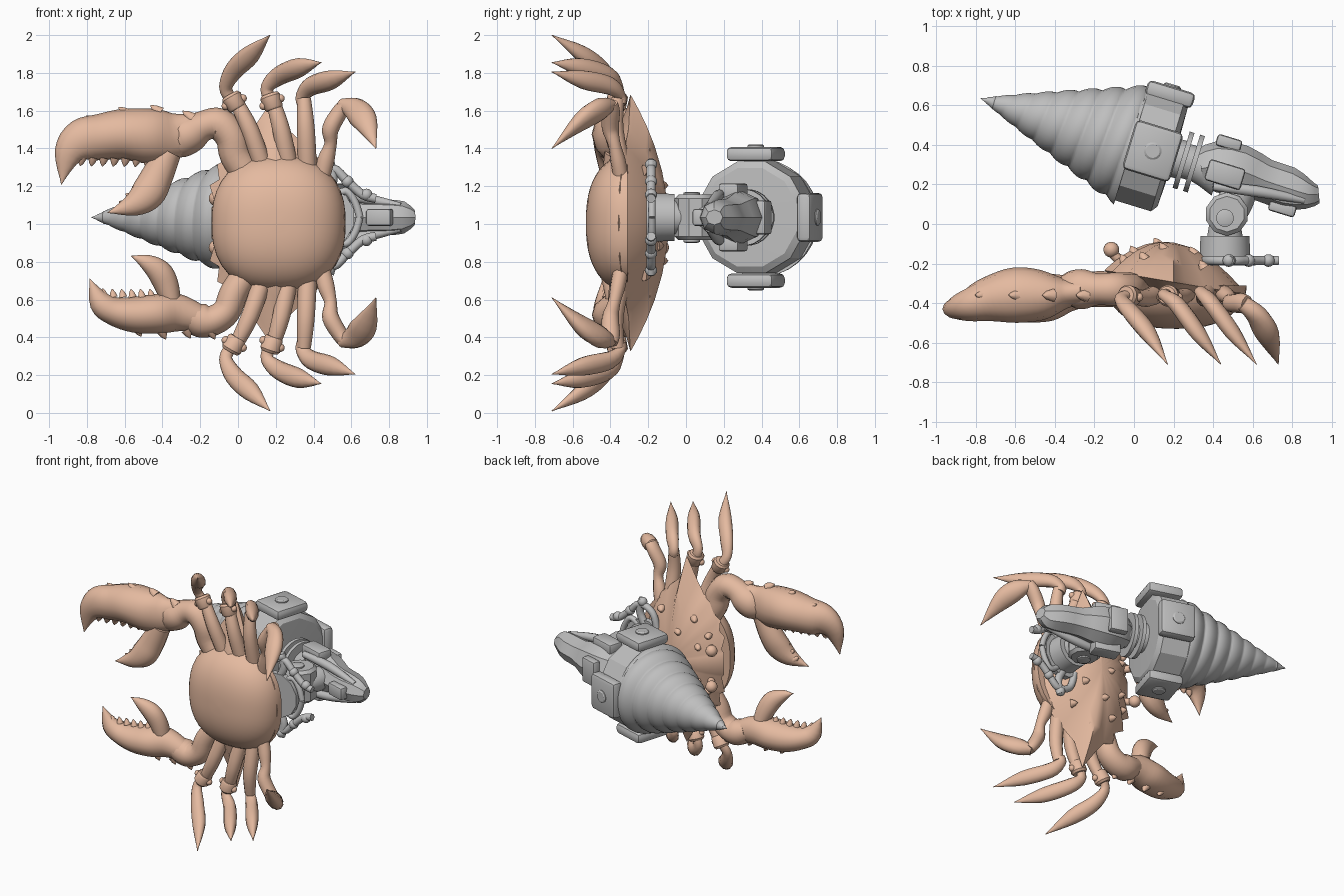
import bpy, bmesh, math
from mathutils import Vector as V

if "Cube" in bpy.data.objects:
    bpy.data.objects.remove(bpy.data.objects["Cube"])

ZC = 1.005  # mirror height of the crab


def material(name, rgb):
    m = bpy.data.materials.new(name)
    m.diffuse_color = (*rgb, 1)
    m.use_nodes = True
    m.node_tree.nodes["Principled BSDF"].inputs["Base Color"].default_value = m.diffuse_color
    return m


SHELL = material("shell_tan", (0.78, 0.49, 0.35))
METAL = material("metal_grey", (0.52, 0.52, 0.52))


def finish(name, bm, mat, angle=40):
    bmesh.ops.recalc_face_normals(bm, faces=bm.faces)
    me = bpy.data.meshes.new(name)
    bm.to_mesh(me)
    bm.free()
    ob = bpy.data.objects.new(name, me)
    bpy.context.collection.objects.link(ob)
    me.materials.append(mat)
    bpy.ops.object.select_all(action='DESELECT')
    ob.select_set(True)
    bpy.context.view_layer.objects.active = ob
    bpy.ops.object.shade_smooth_by_angle(angle=math.radians(angle))
    return ob


def skin_rings(bm, rings):
    vs = [[bm.verts.new(p) for p in r] for r in rings]
    n = len(vs[0])
    for a, b in zip(vs, vs[1:]):
        for i in range(n):
            bm.faces.new((a[i], a[(i + 1) % n], b[(i + 1) % n], b[i]))
    bm.faces.new(vs[0])
    bm.faces.new(vs[-1])


def limb(name, pts, mat=SHELL, n=12, sub=4, angle=45):
    """Smooth tube through (x, y, z, in-plane radius, depth radius)."""
    P = [pts[0]] + list(pts) + [pts[-1]]
    path = []
    for k in range(1, len(P) - 2):
        for j in range(sub):
            t = j / sub
            path.append([0.5 * (2 * b + (c - a) * t + (2 * a - 5 * b + 4 * c - d) * t * t
                         + (3 * b - a - 3 * c + d) * t ** 3) for a, b, c, d in zip(*P[k - 1:k + 3])])
    path.append(list(pts[-1]))
    rings = []
    for i, p in enumerate(path):
        q, o = path[min(i + 1, len(path) - 1)], path[max(i - 1, 0)]
        T = (V(q[:3]) - V(o[:3])).normalized()
        N = T.cross(V((0, 1, 0))).normalized()
        B = T.cross(N)
        rings.append([V(p[:3]) + N * max(p[3], .002) * math.cos(a) + B * max(p[4], .002) * math.sin(a)
                      for a in (2 * math.pi * k / n for k in range(n))])
    bm = bmesh.new()
    skin_rings(bm, rings)
    return finish(name, bm, mat, angle)


def lathe(name, prof, origin, axis, mat, n=24, angle=35, radius=None):
    """Revolve (distance, radius) pairs about an axis."""
    A = V(axis).normalized()
    U = (V((0, 0, 1)) if abs(A.z) < .9 else V((0, 1, 0))).cross(A).normalized()
    W = A.cross(U)
    rings = []
    for t, r in prof:
        ring = []
        for k in range(n):
            a = 2 * math.pi * (k + .5) / n
            rr = max(radius(t, k / n) if radius else r, .002)
            ring.append(V(origin) + A * t + (U * math.cos(a) + W * math.sin(a)) * rr)
        rings.append(ring)
    bm = bmesh.new()
    skin_rings(bm, rings)
    return finish(name, bm, mat, angle)


def spike(name, p, d, h, r):
    return lathe(name, [(-.01, r), (h * .5, r * .6), (h, 0)], p, d, SHELL, 8, 50)


def ball(name, p, r, mat):
    bm = bmesh.new()
    bmesh.ops.create_uvsphere(bm, u_segments=16, v_segments=10, radius=r)
    bmesh.ops.translate(bm, verts=bm.verts, vec=V(p))
    return finish(name, bm, mat)


def block(name, p, size, A, mat=METAL, bev=.015):
    """Bevelled box whose first side follows A in the ground plane."""
    A = V(A).normalized()
    B = V((-A.y, A.x, 0))
    bm = bmesh.new()
    bmesh.ops.create_cube(bm, size=1)
    for v in bm.verts:
        c = v.co.copy()
        v.co = V(p) + A * c.x * size[0] + B * c.y * size[1] + V((0, 0, c.z * size[2]))
    bmesh.ops.bevel(bm, geom=bm.edges[:], offset=bev, segments=2, profile=.5, affect='EDGES')
    return finish(name, bm, mat)


# Carapace: pointed outline, domed on the +y side
half = [(-.14, 0), (-.14, .08), (-.12, .1), (-.15, .2), (-.1, .23), (-.11, .31), (-.05, .34), (-.03, .43),
        (.04, .45), (.1, .53), (.2, .68), (.26, .5), (.36, .41), (.46, .31), (.54, .18), (.57, 0)]
outline = half + [(x, -z) for x, z in half[-2:0:-1]]


def shell_point(x, z, s, h):
    X = .2 + (x - .2) * s
    return V((X, -.26 - .17 * X + h * (1 - s ** 2), ZC + z * s))


bm = bmesh.new()
skin_rings(bm, [[shell_point(x, z, s, h) for x, z in outline] for s, h in
                [(.02, .2), (.2, .2), (.4, .2), (.6, .2), (.75, .2), (.88, .2), (.95, .2), (1, .2),
                 (.9, -.1), (.6, -.15), (.3, -.15)]])
finish("carapace", bm, SHELL, 70)

# Belly: rounded square dome on the -y side
bm = bmesh.new()
rings = []
for j in range(15):
    f = math.pi / 2 * j / 14
    w = max(math.cos(f) ** .8, .01)
    ring = []
    for k in range(40):
        a = 2 * math.pi * k / 40
        c, s = math.cos(a), math.sin(a)
        q = (abs(c) ** 2.4 + abs(s) ** 2.4) ** (-1 / 2.4)
        ring.append((.215 + .355 * q * c * w, -.31 - .22 * math.sin(f), ZC + .36 * q * s * w))
    rings.append(ring)
skin_rings(bm, rings)
finish("belly", bm, SHELL)

# Carapace bumps and eyes
for x, z in [(0, .12), (.05, .3), (.15, .2), (.2, .38), (.3, .12), (.35, .28), (.12, 0), (-.05, .2)]:
    for s in (1, -1):
        d = math.hypot((x - .2) / .36, z / .56)
        p = shell_point(x, z, 1, 0)
        p.z = ZC + s * z
        p.y += .2 * max(0, 1 - d ** 2) - .01
        spike("shell_bump", p, (-.6, 1, 0), .035, .03)
for s in (1, -1):
    limb("eye_stalk", [(-.06, -.2, ZC + s * .12, .025, .025), (-.115, -.14, ZC + s * .13, .025, .025)])
    ball("eye", (-.115, -.13, ZC + s * .13), .04, SHELL)

# Walking legs: thigh, knee cuff and curved blade, mirrored over the mid height
legs = [((.15, .34), (-.02, .64), [(-.04, .66, -.36), (-.065, .72, -.38), (-.02, .81, -.44),
                                   (.07, .895, -.55), (.17, .995, -.71)]),
        ((.28, .34), (.18, .64), [(.165, .66, -.355), (.155, .72, -.36), (.22, .78, -.41),
                                  (.33, .825, -.56), (.44, .85, -.71)]),
        ((.37, .34), (.35, .64), [(.345, .63, -.345), (.34, .67, -.345), (.39, .725, -.4),
                                  (.5, .76, -.55), (.62, .80, -.71)])]
for s in (1, -1):
    for i, (a, b, blade) in enumerate(legs):
        limb("leg_thigh", [(a[0], -.33, ZC + s * (a[1] - .1), .05, .05), (a[0] * .5 + b[0] * .5, -.375,
             ZC + s * (a[1] + b[1]) / 2, .047, .045), (b[0], -.36, ZC + s * (b[1] + .02), .036, .034)])
        if i < 2:
            dr = (b[0] - a[0], .03, s * (b[1] - a[1]))
            lathe("knee_cuff", [(-.04, .042), (-.03, .05), (.03, .055), (.045, .045)],
                  (b[0], -.365, ZC + s * b[1]), dr, SHELL)
            for k in (-1, 1):
                ball("knee_knob", (b[0] + k * .045, -.37, ZC + s * (b[1] + k * .02)), .022, SHELL)
        limb("leg_blade", [(x, y, ZC + s * z, r, r * .8) for (x, z, y), r in
                           zip(blade, (.033, .035, .05, .05, 0))])
    # Swimming leg with a paddle
    limb("swim_leg", [(.44, -.34, ZC + s * .22, .04, .04), (.465, -.36, ZC + s * .33, .045, .04),
                      (.49, -.38, ZC + s * .42, .033, .033), (.49, -.4, ZC + s * .5, .045, .045),
                      (.54, -.4, ZC + s * .59, .042, .05), (.57, -.41, ZC + s * .63, .035, .05)])
    limb("swim_paddle", [(.55, -.4, ZC + s * .63, .03, .04), (.62, -.46, ZC + s * .6, .065, .05),
                         (.675, -.56, ZC + s * .535, .065, .045), (.73, -.71, ZC + s * .395, 0, 0)])

# Large upper claw
limb("upper_claw_arm", [(.06, -.31, 1.25, .08, .08), (-.01, -.32, 1.36, .085, .08), (-.035, -.33, 1.46, .085, .085),
                        (-.1, -.33, 1.53, .085, .085), (-.18, -.33, 1.52, .08, .08), (-.25, -.33, 1.48, .1, .1),
                        (-.31, -.33, 1.45, .1, .095), (-.36, -.34, 1.44, .08, .07)])
limb("upper_claw_hand", [(-.24, -.34, 1.51, .08, .06), (-.34, -.35, 1.47, .125, .075), (-.46, -.36, 1.465, .145, .125),
                         (-.6, -.36, 1.475, .135, .14), (-.73, -.38, 1.46, .122, .115),
                         (-.83, -.41, 1.44, .113, .085), (-.9, -.43, 1.365, .075, .05), (-.935, -.44, 1.21, 0, 0)])
limb("upper_claw_thumb", [(-.37, -.36, 1.38, .07, .07), (-.43, -.37, 1.25, .085, .075), (-.48, -.39, 1.16, .09, .07),
                          (-.56, -.41, 1.1, .06, .05), (-.69, -.43, 1.06, 0, 0)])
# Small lower claw
limb("lower_claw_arm", [(.06, -.31, .76, .07, .08), (-.02, -.33, .64, .075, .08), (-.06, -.33, .54, .075, .085),
                        (-.13, -.33, .49, .08, .09), (-.2, -.33, .49, .09, .09), (-.27, -.34, .52, .07, .08)])
limb("lower_claw_hand", [(-.2, -.34, .5, .07, .07), (-.32, -.35, .53, .1, .09), (-.43, -.37, .525, .105, .12),
                         (-.55, -.39, .52, .095, .11), (-.66, -.41, .54, .075, .085),
                         (-.73, -.43, .59, .06, .055), (-.785, -.44, .71, 0, 0)])
limb("lower_claw_thumb", [(-.35, -.36, .58, .05, .06), (-.38, -.38, .68, .065, .06), (-.42, -.4, .75, .065, .055),
                          (-.49, -.42, .8, .04, .035), (-.565, -.43, .83, 0, 0)])
# Claw teeth and knuckle thorns
for i in range(7):
    spike("upper_tooth", (-.48 - .058 * i, -.36 - .01 * i, 1.335 + .001 * i), (-.2, 0, -1), .035, .028)
    spike("lower_tooth", (-.41 - .05 * i, -.37 - .01 * i, .622 + (.003 * (i - 5) if i > 4 else 0)),
          (-.2, 0, 1), .035, .024)
for i in range(4):
    spike("thumb_tooth", (-.5 - .035 * i, -.4, 1.225 - .04 * i), (-1, 0, .6), .03, .025)
    spike("upper_thorn", (-.25 - .17 * i, -.36, (1.565, 1.595, 1.585, 1.54)[i]), (-.9, 0, .7), .055, .035)
    spike("lower_thorn", (-.14 - .13 * i, -.36, (.425, .43, .425, .44)[i]), (.5, 0, -1), .04, .03)

# Drill: helical ridged cone along a slanted axis, turns widening to the rear
TIP, AX = V((-.775, .635, 1.035)), V((.956, -.292, 0))
PERP = V((.292, .956, 0))


def drill_radius(t, turn):
    env = .325 * min(t / .8, 1) ** .93
    phase = (8 * (t / .8) ** .85 + turn) % 1
    return env * (.87 + .11 * math.sin(math.pi * (.1 + .75 * phase)))


lathe("drill_bit", [(.03 + .007 * i, 0) for i in range(111)], TIP, AX, METAL, 32, 50, drill_radius)
lathe("drill_point", [(0, 0), (.05, .02), (.07, .035), (.1, .035)], TIP, AX, METAL, 12)
lathe("drill_housing", [(.77, .27), (.80, .305), (.99, .305), (1.015, .27), (1.02, .1)], TIP, AX, METAL, 12, 20)
mid = TIP + AX * .91
for d, out in ((V((0, 0, 1)), .335), (V((0, 0, -1)), .335), (PERP, .3)):
    flat = abs(d.z) < .5
    block("housing_pad", mid + d * out, (.25, .08 if flat else .26, .26 if flat else .075), AX, METAL, .025)
    lathe("pad_button", [(out, .045), (out + .045, .045), (out + .052, .035)], mid, d, METAL, 16)

# Neck discs behind the housing
lathe("neck", [(1.0, .1), (1.06, .1), (1.06, .15), (1.085, .15), (1.085, .09), (1.115, .09), (1.115, .15),
               (1.14, .15), (1.14, .09), (1.18, .1), (1.26, .13)], TIP, AX, METAL)
# Tapering arm and its fittings
limb("tool_arm", [(.34, .28, 1.035, .11, .1), (.42, .29, 1.035, .14, .13), (.54, .27, 1.035, .14, .13),
                  (.66, .22, 1.035, .1, .11), (.78, .18, 1.035, .095, .11), (.88, .15, 1.035, .085, .075),
                  (.935, .15, 1.035, .04, .045)], METAL, 8, 2, 25)
for s in (1, -1):
    block("arm_bracket", (.46, .25, 1.035 + s * .14), (.19, .11, .08), AX)
    limb("arm_piston", [(.4, .19, 1.035 + s * .13, .022, .022), (.62, .165, 1.035 + s * .11, .03, .03),
                        (.86, .12, 1.035 + s * .06, .018, .018)], METAL, 10)
block("arm_side_box", (.48, .41, 1.035), (.13, .06, .18), AX)
block("arm_end_box", (.75, .08, 1.035), (.14, .06, .09), AX)

# Hinge joining the arm to the mount
limb("hinge_link", [(.46, .02, 1.035, .085, .09), (.52, .13, 1.035, .085, .09), (.56, .24, 1.035, .08, .08)], METAL)
lathe("hinge_barrel", [(-.12, .09), (-.1, .11), (.1, .11), (.12, .09)], (.47, .05, 1.035), (0, 0, 1), METAL, 10)
for s in (1, -1):
    lathe("hinge_bolt", [(.1, .045), (.13, .045), (.135, .03)], (.46, .03, 1.035), (0, 0, s), METAL, 16)
lathe("mount_post", [(-.19, .13), (-.06, .125), (-.06, .09), (0, .08)], (.46, 0, 1.035), (0, 1, 0), METAL)

# Mounting frame of bent rods on the shell
lathe("mount_plate", [(-.21, .16), (-.17, .16)], (.46, 0, 1.035), (0, 1, 0), METAL, 12)
for s in (1, -1):
    limb("frame_rod", [(x, -.185, 1.035 + s * z, .024, .024) for x, z in
                       [(.36, .1), (.4, .22), (.5, .26), (.58, .19), (.66, .12), (.73, .1)]], METAL, 10)
    limb("frame_brace", [(x, -.18, 1.035 + s * z, .02, .02) for x, z in
                         [(.5, .1), (.57, .14), (.62, .08), (.645, 0)]], METAL, 10)
    limb("frame_claw", [(x, -.185, 1.035 + s * z, .028, .024) for x, z in
                        [(.45, .1), (.5, .2), (.48, .3)]], METAL, 10)
    for x, z in [(.58, .19), (.68, .12), (.48, .28)]:
        ball("frame_knob", (x, -.185, 1.035 + s * z), .032, METAL)
